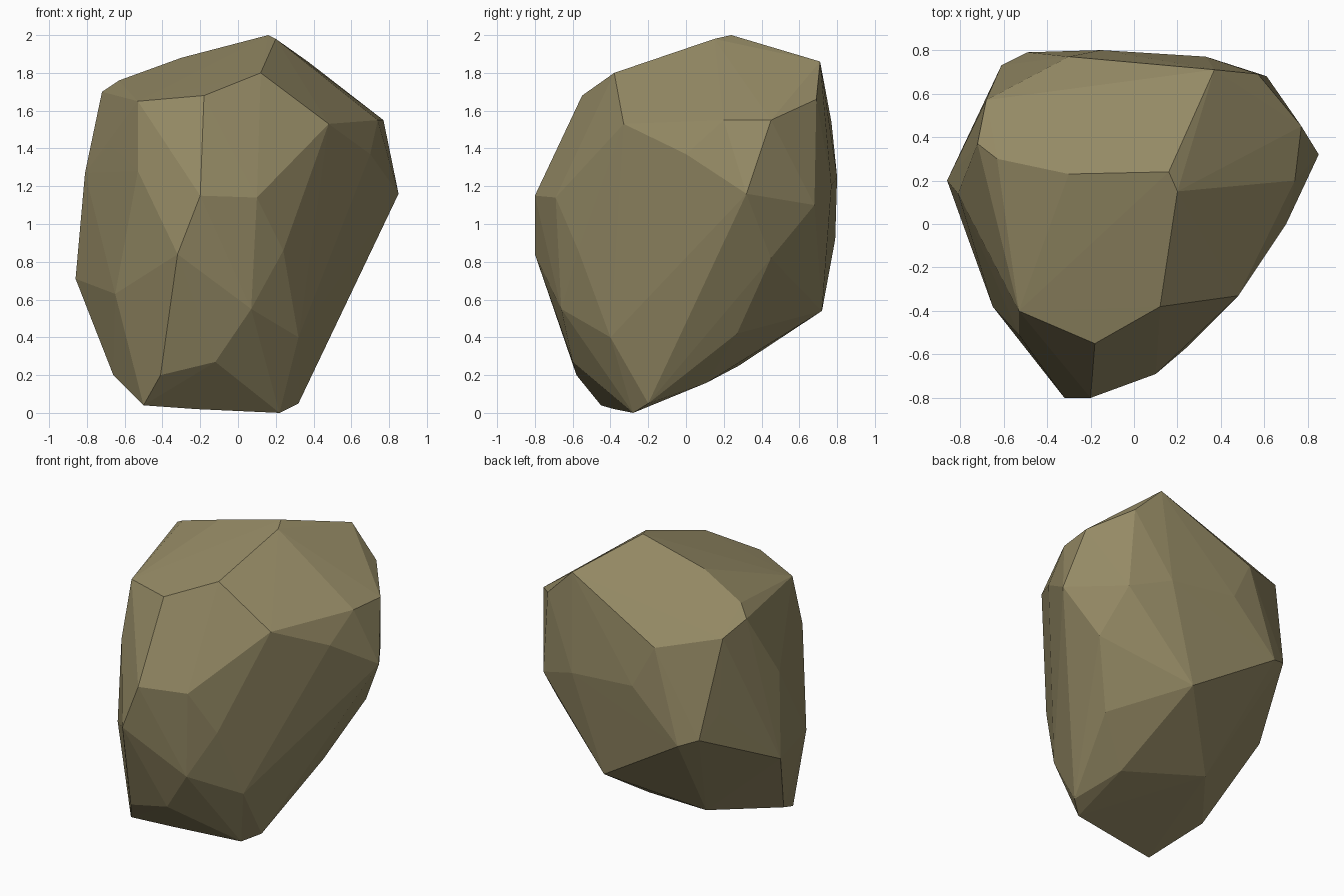
import bpy
import bmesh
from mathutils import Vector

# Remove the default cube only
default_cube = bpy.data.objects.get("Cube")
if default_cube:
    bpy.data.objects.remove(default_cube, do_unlink=True)


def make_material(name, colour):
    """One flat colour for the viewport and for renders."""
    material = bpy.data.materials.new(name)
    material.use_nodes = True
    material.diffuse_color = colour
    shader = next(node for node in material.node_tree.nodes
                  if node.type == "BSDF_PRINCIPLED")
    shader.inputs["Base Color"].default_value = colour
    shader.inputs["Roughness"].default_value = 0.9
    return material


def chiselled_block(name, bands, material):
    """Wrap a tight faceted skin around the corner points of every band."""
    mesh = bpy.data.meshes.new(name)
    bm = bmesh.new()
    for band in bands:
        for corner in band:
            bm.verts.new(Vector(corner) / 100)

    hull = bmesh.ops.convex_hull(bm, input=bm.verts[:])
    leftovers = set(hull["geom_interior"]) | set(hull["geom_unused"])
    spare_points = [item for item in leftovers
                    if isinstance(item, bmesh.types.BMVert)]
    bmesh.ops.delete(bm, geom=spare_points, context="VERTS")

    bmesh.ops.recalc_face_normals(bm, faces=bm.faces[:])
    for face in bm.faces:
        face.smooth = False
    bm.to_mesh(mesh)
    bm.free()

    mesh.materials.append(material)
    block = bpy.data.objects.new(name, mesh)
    bpy.context.scene.collection.objects.link(block)
    return block


# Corner points in hundredths of a unit, one band per height of the boulder
foot = [(32, -20, 5), (22, -28, 0), (-22, -38, 2), (-50, -45, 4),
        (-66, -12, 20), (-41, -58, 20), (-12, -60, 27)]

undercut = [(20, 11, 16), (-35, 28, 25), (46, 27, 42), (32, -40, 40),
            (12, 72, 54), (7, -66, 55)]

lower_belly = [(-65, -38, 63), (-86, 20, 71), (66, 45, 82),
               (-32, -80, 84), (24, -57, 86), (-49, 79, 92), (-61, 73, 97)]

upper_belly = [(61, 68, 110), (-67, 60, 112), (10, -69, 114),
               (-20, -80, 115), (85, 32, 116), (33, 77, 120),
               (-15, 80, 125), (-81, 14, 127), (-53, -51, 128)]

shoulder = [(70, 0, 137), (-68, -12, 142), (48, -33, 153), (-30, 77, 154),
            (77, 45, 155), (74, 20, 155), (-68, 57, 163), (-53, -40, 165),
            (57, 69, 166)]

crown = [(-18, -55, 168), (-72, 37, 170), (-63, 30, 176), (12, -38, 180),
         (37, 71, 186), (-30, 23, 188), (20, 15, 198), (16, 24, 200)]

# The boulder itself, in a single dull stone colour
stone = make_material("olive_brown_stone", (0.30, 0.255, 0.13, 1.0))
chiselled_block("boulder",
                [foot, undercut, lower_belly, upper_belly, shoulder, crown],
                stone)
